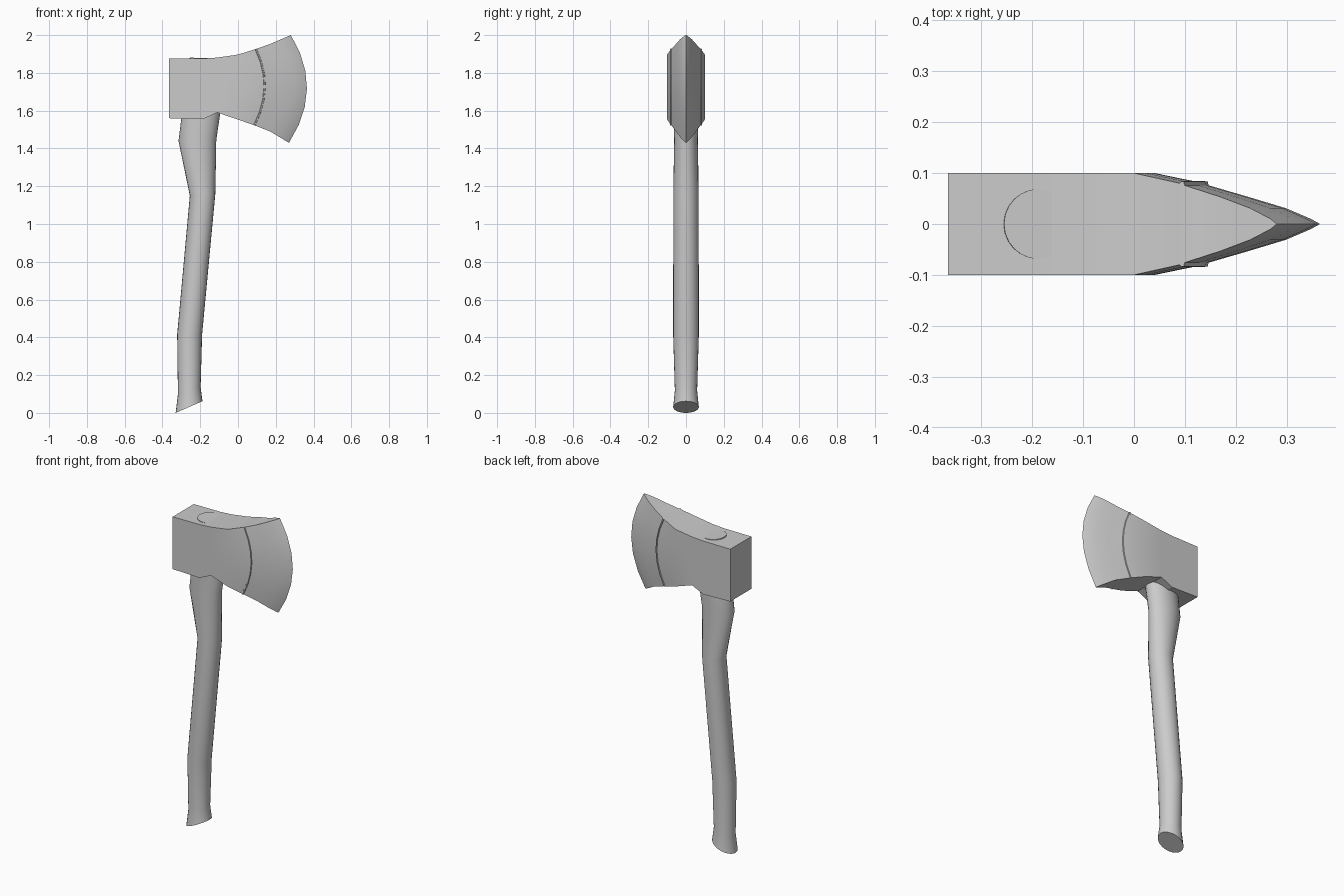
import bpy, bmesh, math
from mathutils import Vector

if "Cube" in bpy.data.objects:
    bpy.data.objects.remove(bpy.data.objects["Cube"])


def finish(name, bm, angle):
    bmesh.ops.remove_doubles(bm, verts=bm.verts, dist=0.0005)
    bmesh.ops.recalc_face_normals(bm, faces=bm.faces)
    me = bpy.data.meshes.new(name)
    bm.to_mesh(me)
    bm.free()
    ob = bpy.data.objects.new(name, me)
    bpy.context.collection.objects.link(ob)
    bpy.ops.object.select_all(action='DESELECT')
    bpy.context.view_layer.objects.active = ob
    ob.select_set(True)
    bpy.ops.object.shade_smooth_by_angle(angle=math.radians(angle))
    return ob


# Axe head: curved stations from poll to cutting edge
# (x_top, z_top, x_mid, x_bottom, z_bottom, half_thickness)
stations = [
    (-0.365, 1.875, -0.365, -0.365, 1.56, 0.10),
    (-0.185, 1.876, -0.185, -0.185, 1.555, 0.10),
    (-0.11, 1.881, -0.105, -0.11, 1.59, 0.10),
    (0.0, 1.897, 0.04, 0.0, 1.553, 0.10),
    (0.09, 1.925, 0.137, 0.082, 1.524, 0.080),
    (0.092, 1.926, 0.139, 0.084, 1.523, 0.084),   # raised line
    (0.098, 1.928, 0.145, 0.090, 1.521, 0.083),
    (0.099, 1.928, 0.146, 0.091, 1.521, 0.076),
    (0.17, 1.953, 0.225, 0.17, 1.490, 0.053),
    (0.228, 1.978, 0.298, 0.22, 1.460, 0.031),
    (0.268, 1.995, 0.347, 0.258, 1.437, 0.010),   # honed bevel
    (0.28, 2.0, 0.365, 0.27, 1.43, 0.0),
]
ROWS = 7


def column(bm, st, side):
    xt, zt, xm, xb, zb, w = st
    out = []
    for i in range(ROWS):
        f = i / (ROWS - 1)
        line = xb + (xt - xb) * f
        bulge = (xm - (xt + xb) / 2) * (1 - (2 * f - 1) ** 2)
        out.append(bm.verts.new((line + bulge, side * w, zb + (zt - zb) * f)))
    return out


bm = bmesh.new()
front = [column(bm, s, -1) for s in stations]
back = [column(bm, s, 1) for s in stations]
for i in range(len(stations) - 1):
    for grid in (front, back):
        for j in range(ROWS - 1):
            bm.faces.new((grid[i][j], grid[i + 1][j], grid[i + 1][j + 1], grid[i][j + 1]))
    for j in (0, ROWS - 1):
        bm.faces.new((front[i][j], front[i + 1][j], back[i + 1][j], back[i][j]))
bm.faces.new(front[0] + back[0][::-1])
bmesh.ops.dissolve_degenerate(bm, edges=bm.edges, dist=0.0001)
finish("axe_head", bm, 25)

# Handle: elliptical rings given by left point, right point, half depth
rings = [
    (-0.33, 0.0, -0.188, 0.062, 0.068),
    (-0.318, 0.10, -0.198, 0.135, 0.059),
    (-0.322, 0.415, -0.19, 0.415, 0.068),
    (-0.255, 1.15, -0.12, 1.16, 0.067),
    (-0.315, 1.44, -0.115, 1.445, 0.063),
    (-0.30, 1.56, -0.095, 1.58, 0.066),
    (-0.255, 1.881, -0.118, 1.876, 0.069),
]
SEG = 24
bm = bmesh.new()
loops = []
for xl, zl, xr, zr, d in rings:
    a, b = Vector((xl, 0, zl)), Vector((xr, 0, zr))
    c, r = (a + b) / 2, (b - a) / 2
    loops.append([bm.verts.new(c + r * math.cos(t) + Vector((0, d * math.sin(t), 0)))
                  for t in (2 * math.pi * k / SEG for k in range(SEG))])
for lo, hi in zip(loops, loops[1:]):
    for k in range(SEG):
        n = (k + 1) % SEG
        bm.faces.new((lo[k], lo[n], hi[n], hi[k]))
bm.faces.new(loops[0])
bm.faces.new(loops[-1])
finish("handle", bm, 40)
